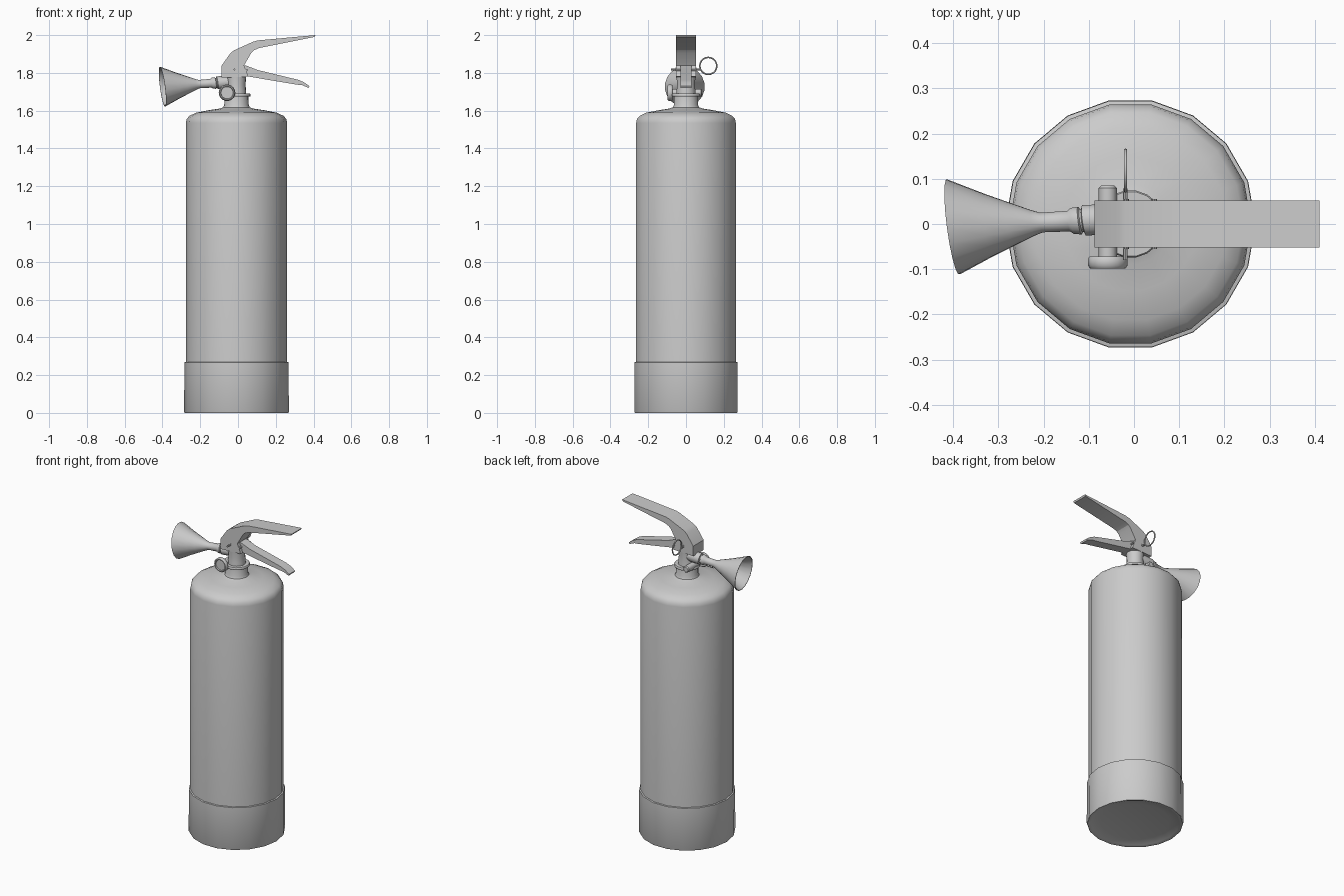
import bpy, bmesh, math
from mathutils import Matrix, Vector

if "Cube" in bpy.data.objects:
    bpy.data.objects.remove(bpy.data.objects["Cube"])

CX = -0.008  # axis of the cylinder


def finish(name, bm, smooth=40):
    bmesh.ops.remove_doubles(bm, verts=bm.verts, dist=1e-5)
    bmesh.ops.recalc_face_normals(bm, faces=bm.faces)
    me = bpy.data.meshes.new(name)
    bm.to_mesh(me)
    bm.free()
    ob = bpy.data.objects.new(name, me)
    bpy.context.collection.objects.link(ob)
    if smooth:
        bpy.ops.object.select_all(action='DESELECT')
        ob.select_set(True)
        bpy.context.view_layer.objects.active = ob
        bpy.ops.object.shade_smooth_by_angle(angle=math.radians(smooth))
    return ob


def lathe(name, profile, mat, n=18, smooth=40):
    """Revolve (radius, height) points about local z, placed by mat."""
    bm = bmesh.new()
    rings = []
    for r, h in profile:
        if r == 0:
            rings.append([bm.verts.new(mat @ Vector((0, 0, h)))] * n)
        else:
            rings.append([bm.verts.new(mat @ Vector((
                r * math.cos(2 * math.pi * i / n), r * math.sin(2 * math.pi * i / n), h)))
                for i in range(n)])
    for a, b in zip(rings, rings[1:]):
        for i in range(n):
            j = (i + 1) % n
            bm.faces.new(list(dict.fromkeys((a[i], a[j], b[j], b[i]))))
    return finish(name, bm, smooth)


def extrude_y(name, outline, half):
    """Extrude an x-z outline symmetrically along y."""
    bm = bmesh.new()
    face = bm.faces.new([bm.verts.new((x, -half, z)) for x, z in outline])
    out = bmesh.ops.extrude_face_region(bm, geom=[face])['geom']
    bmesh.ops.translate(bm, vec=(0, 2 * half, 0),
                        verts=[g for g in out if isinstance(g, bmesh.types.BMVert)])
    return finish(name, bm, 20)


def torus(name, mat, R, r, n=20, m=6):
    profile = [(R + r * math.cos(2 * math.pi * k / m), r * math.sin(2 * math.pi * k / m))
               for k in range(m + 1)]
    return lathe(name, profile, mat, n, 80)


up = Matrix.Translation((CX, 0, 0))

# Tank and base sleeve
lathe("tank", [(0, 0.03), (0.268, 0.03), (0.268, 1.535), (0.264, 1.555), (0.25, 1.572),
               (0.215, 1.589), (0.15, 1.602), (0.09, 1.611), (0.07, 1.618),
               (0.065, 1.63), (0.063, 1.69), (0, 1.69)], up)
lathe("base_sleeve", [(0, 0.02), (0.2, 0.015), (0.255, 0.004), (0.265, 0), (0.274, 0),
                      (0.277, 0.006), (0.276, 0.268), (0.268, 0.27)], up)

# Neck collar and valve
lathe("neck_collar", [(0, 1.675), (0.073, 1.675), (0.075, 1.679), (0.075, 1.686),
                      (0.072, 1.69), (0, 1.69)], up)
lathe("valve_body", [(0, 1.68), (0.052, 1.68), (0.05, 1.71), (0.048, 1.74),
                     (0.052, 1.79), (0, 1.79)], up)

# Carry handle and squeeze lever
extrude_y("top_handle", [(-0.087, 1.775), (-0.087, 1.838), (-0.04, 1.905), (-0.02, 1.92),
                         (0.08, 1.965), (0.105, 1.972), (0.41, 2.0), (0.405, 1.99),
                         (0.11, 1.931), (0.085, 1.92), (0.07, 1.905),
                         (0.032, 1.84), (0.055, 1.78)], 0.052)
extrude_y("squeeze_lever", [(-0.03, 1.785), (-0.03, 1.835), (0.04, 1.84), (0.105, 1.815),
                            (0.32, 1.763), (0.35, 1.75), (0.378, 1.73), (0.374, 1.72),
                            (0.34, 1.735), (0.31, 1.738), (0.06, 1.78)], 0.03)

# Safety pin and pull ring
along_y = Matrix.Rotation(-math.pi / 2, 4, 'X')
lathe("safety_pin", [(0, -0.08), (0.005, -0.08), (0.005, 0.078), (0, 0.078)],
      Matrix.Translation((-0.019, 0, 1.818)) @ along_y, 8)
torus("pull_ring", Matrix.Translation((-0.019, 0.118, 1.837)) @ Matrix.Rotation(math.pi / 2, 4, 'Y'),
      0.045, 0.004)

# Handle rivets
for x, z in ((-0.017, 1.822), (0.045, 1.815)):
    lathe("rivet", [(0, -0.055), (0.006, -0.055), (0.006, 0.055), (0, 0.055)],
          Matrix.Translation((x, 0, z)) @ along_y, 8)

# Pressure gauge on its cross stem
gauge = Matrix.Translation((-0.058, 0, 1.695)) @ along_y
lathe("gauge_stem", [(0, -0.08), (0.02, -0.08), (0.02, 0.08), (0.015, 0.085), (0, 0.085)], gauge, 14)
lathe("gauge_dial", [(0, -0.072), (0.04, -0.072), (0.044, -0.077), (0.044, -0.092),
                     (0.039, -0.098), (0.034, -0.098), (0.032, -0.091), (0, -0.091)], gauge)

# Discharge horn: its cross-sections are sheared so the mouth tilts
horn = Matrix(((0.13, 0.13, -1, -0.03), (0, -1, -0.05, 0.012),
               (-1, 0, -0.07, 1.753), (0, 0, 0, 1)))
for row in (0, 1, 2):  # flip so larger y and z lean outward
    for col in (0, 1):
        if row != 0:
            horn[row][col] *= -1
horn[0][0] = horn[0][1] = -0.13
lathe("discharge_horn", [(0, 0), (0.03, 0), (0.034, 0.03), (0.034, 0.08), (0.026, 0.083),
                         (0.026, 0.087), (0.031, 0.09), (0.029, 0.106), (0.023, 0.114),
                         (0.022, 0.175), (0.029, 0.195), (0.05, 0.245), (0.07, 0.292),
                         (0.106, 0.37), (0.102, 0.37), (0.066, 0.293), (0.046, 0.246),
                         (0.02, 0.195), (0, 0.185)], horn)
